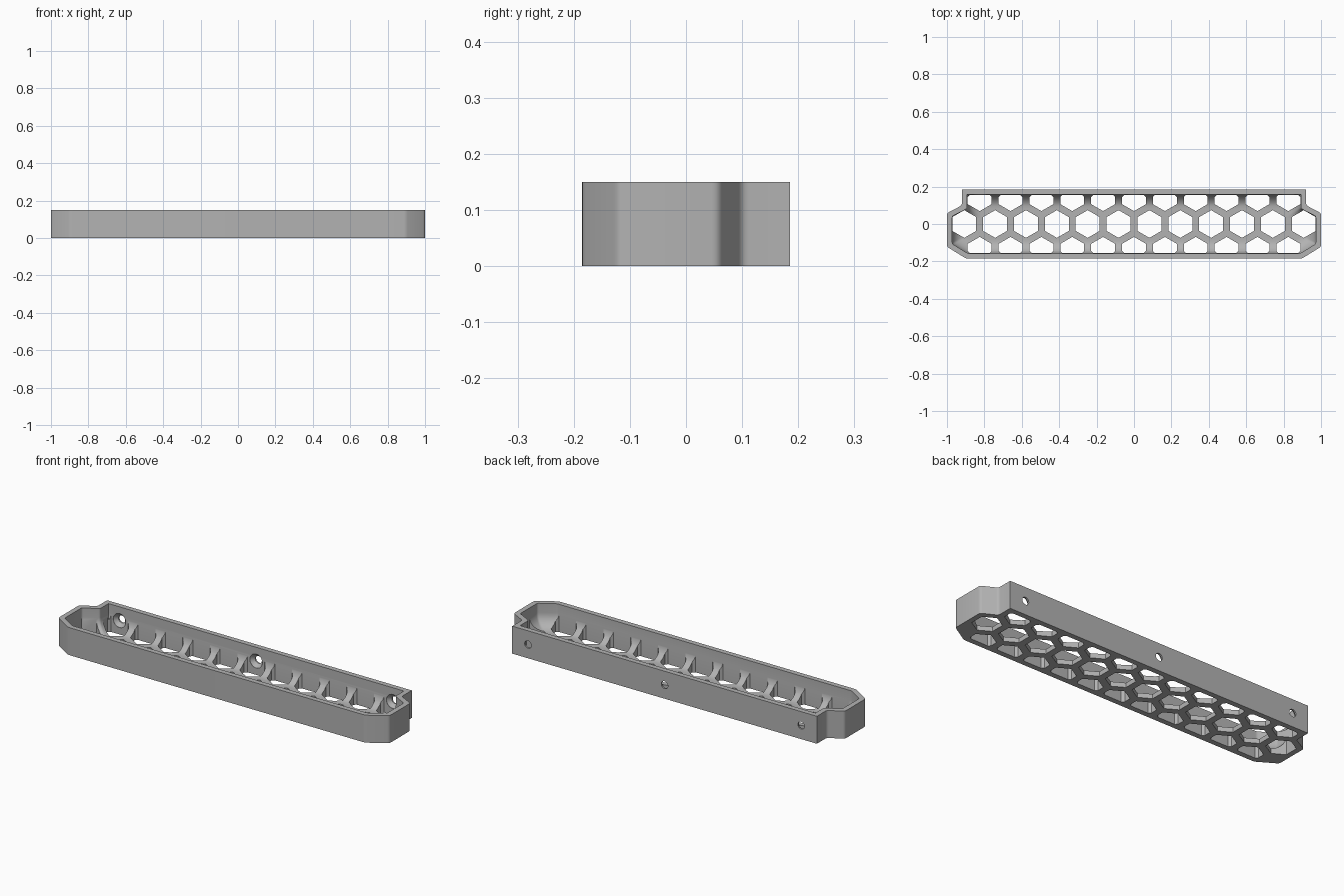
import bpy, bmesh, math
from mathutils import Vector

HEIGHT, WALL, FLOOR, FILLET = 0.15, 0.028, 0.025, 0.075
PITCH, HALF = 0.165, 0.064          # honeycomb spacing and half width of a cell
ROW = PITCH * math.sqrt(3) / 2

if "Cube" in bpy.data.objects:
    bpy.data.objects.remove(bpy.data.objects["Cube"])

grey = bpy.data.materials.new("grey plastic")
grey.use_nodes = True
grey.diffuse_color = (0.45, 0.45, 0.45, 1)
grey.node_tree.nodes["Principled BSDF"].inputs["Base Color"].default_value = (0.45, 0.45, 0.45, 1)


def offset(points, d):
    """Move a counter-clockwise outline inward by d with mitred corners."""
    out = []
    for i, p in enumerate(points):
        a = (p - points[i - 1]).normalized()
        b = (points[(i + 1) % len(points)] - p).normalized()
        na, nb = Vector((-a.y, a.x)), Vector((-b.y, b.x))
        out.append(p + (na + nb) * d / (1 + na.dot(nb)))
    return out


def soften(points, size):
    """Round the obtuse corners of an outline and keep square ones sharp."""
    out = []
    for i, p in enumerate(points):
        a = (points[i - 1] - p).normalized()
        b = (points[(i + 1) % len(points)] - p).normalized()
        if a.dot(b) > -0.1:
            out.append(p)
            continue
        for t in (0, 0.33, 0.67, 1):
            out.append(p + a * size * (1 - t) ** 2 + b * size * t ** 2)
    return out


def loft(bm, rings):
    """Skin a closed solid through (outline, z) rings."""
    loops = [[bm.verts.new((p.x, p.y, z)) for p in pts] for pts, z in rings]
    n = len(loops[0])
    for low, high in zip(loops, loops[1:]):
        for i in range(n):
            j = (i + 1) % n
            bm.faces.new((low[i], low[j], high[j], high[i]))
    bm.faces.new(loops[0][::-1])
    bm.faces.new(loops[-1])


def finish(name, bm):
    bmesh.ops.recalc_face_normals(bm, faces=bm.faces)
    mesh = bpy.data.meshes.new(name)
    bm.to_mesh(mesh)
    bm.free()
    obj = bpy.data.objects.new(name, mesh)
    bpy.context.collection.objects.link(obj)
    mesh.materials.append(grey)
    return obj


# Outer body: mirrored outline
side = [Vector(p) for p in
        ((0.897, -0.185), (1, -0.122), (1, 0.058), (0.92, 0.1), (0.92, 0.185))]
outline = side + [Vector((-p.x, p.y)) for p in reversed(side)]
bm = bmesh.new()
shape = soften(outline, 0.012)
loft(bm, [(shape, 0), (shape, HEIGHT)])
tray = finish("honeycomb_tray", bm)

# Cavity: filleted where the floor meets the walls
bm = bmesh.new()
rings = []
for k in range(9):
    t = math.radians(90 * k / 8)
    inner = offset(outline, WALL + FILLET * (1 - math.sin(t)))
    rings.append((soften(inner, 0.008), FLOOR + FILLET * (1 - math.cos(t))))
rings.append((rings[-1][0], HEIGHT + 0.1))
loft(bm, rings)
cavity = finish("cavity_cutter", bm)

# Honeycomb openings: full cells in the middle, cropped cells by the walls
bm = bmesh.new()


def cell(points):
    loft(bm, [(points, -0.05), (points, HEIGHT - 0.012)])


radius = HALF * 2 / math.sqrt(3)
for i in range(12):
    cx = (i - 5.5) * PITCH
    cell([Vector((cx + radius * math.sin(k * math.pi / 3),
                  radius * math.cos(k * math.pi / 3))) for k in range(6)])
edge, crop = 0.156, 0.012
for s in (-1, 1):
    for i in range(11):
        cx = (i - 5) * PITCH
        half = [(0, ROW - radius), (HALF, ROW - radius / 2),
                (HALF, edge - crop), (HALF - crop, edge)]
        pts = half + [(-x, y) for x, y in reversed(half[1:])]
        cell([Vector((cx + x, s * y)) for x, y in pts])
openings = finish("openings_cutter", bm)

# Countersunk screw holes through the back wall
bm = bmesh.new()
for cx in (-5 * PITCH, 0, 5 * PITCH):
    rows = []
    for y, r in ((0.25, 0.02), (0.177, 0.02), (0.157, 0.038), (0.11, 0.038)):
        rows.append([bm.verts.new((cx + r * math.cos(k * math.pi / 12), y,
                                   HEIGHT / 2 + r * math.sin(k * math.pi / 12)))
                     for k in range(24)])
    for a, b in zip(rows, rows[1:]):
        for k in range(24):
            j = (k + 1) % 24
            bm.faces.new((a[k], a[j], b[j], b[k]))
    bm.faces.new(rows[0][::-1])
    bm.faces.new(rows[-1])
screws = finish("screw_cutter", bm)

# Cut everything and bake the result
cutters = (cavity, openings, screws)
for cutter in cutters:
    cutter.hide_render = True
    mod = tray.modifiers.new(cutter.name, "BOOLEAN")
    mod.operation, mod.solver, mod.object = "DIFFERENCE", "EXACT", cutter
graph = bpy.context.evaluated_depsgraph_get()
baked = bpy.data.meshes.new_from_object(tray.evaluated_get(graph))
tray.modifiers.clear()
tray.data = baked
for cutter in cutters:
    bpy.data.objects.remove(cutter)

bpy.ops.object.select_all(action="DESELECT")
tray.select_set(True)
bpy.context.view_layer.objects.active = tray
bpy.ops.object.shade_smooth_by_angle(angle=math.radians(30))
